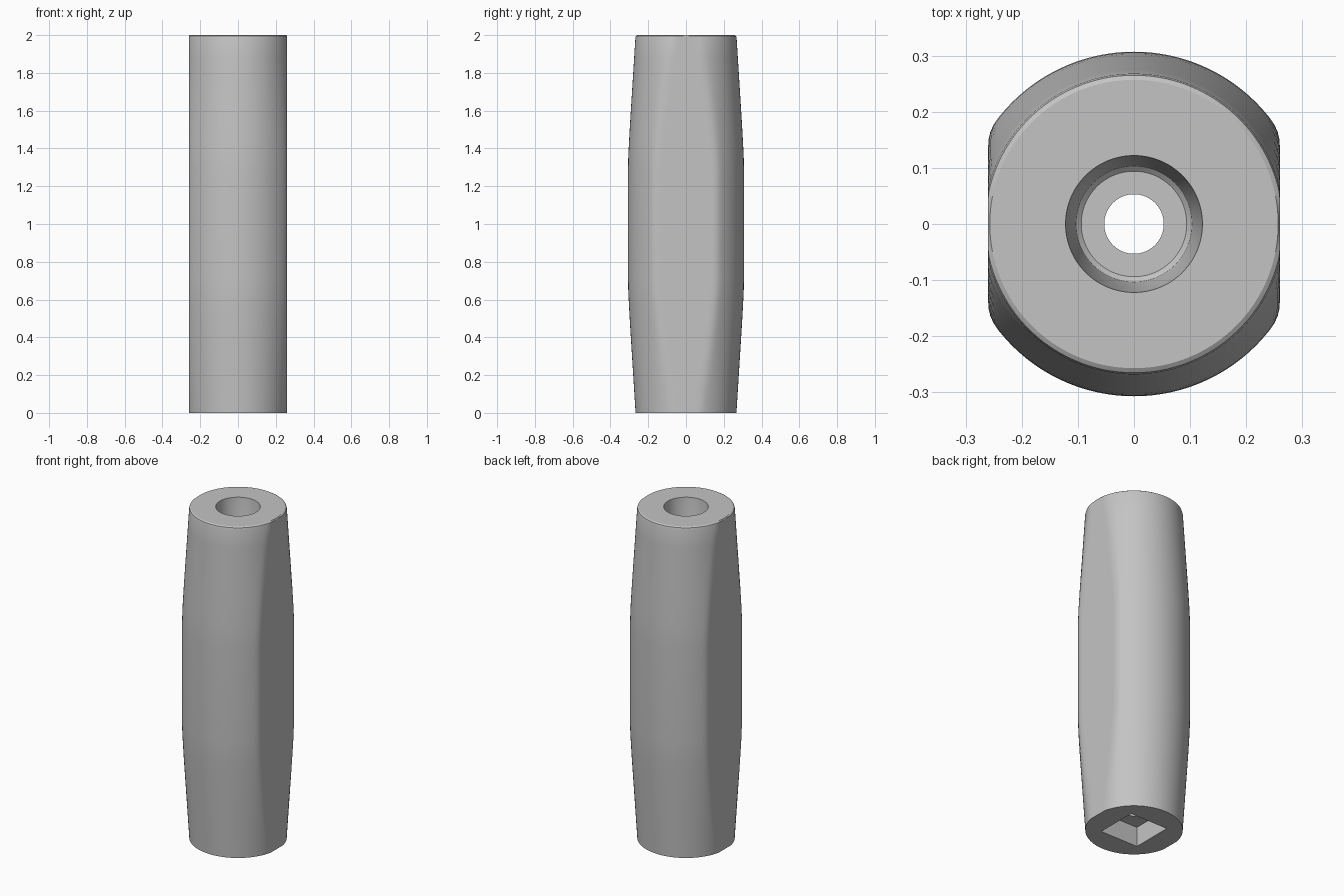
import bpy, bmesh, math

if "Cube" in bpy.data.objects:
    bpy.data.objects.remove(bpy.data.objects["Cube"])

N = 144          # points per ring (multiple of 8 so square corners are exact)
FLAT = 0.26      # half width across the two flats
FILLET = 0.075   # rounding between flats and barrel


def barrel(radius):
    """Circle cut by two flats with rounded corners, as polar radius."""
    def polar(t):
        c, s = abs(math.cos(t)), abs(math.sin(t))
        if radius <= FLAT:
            return radius
        cx = FLAT - FILLET
        cy = math.sqrt((radius - FILLET) ** 2 - cx ** 2)
        a = math.atan2(s, c)
        if a <= math.atan2(cy, FLAT):
            return FLAT / c
        if a >= math.atan2(cy, cx):
            return radius
        along = cx * c + cy * s
        return along + math.sqrt(along ** 2 - cx ** 2 - cy ** 2 + FILLET ** 2)
    return polar


def circle(radius):
    return lambda t: radius


def square(half):
    return lambda t: half / max(abs(math.cos(t)), abs(math.sin(t)))


# Outer barrel, bottom to top: tapered ends, straight middle
rings = [(0.0, barrel(0.267))]
for z, r in [(0.12, 0.2745), (0.24, 0.282), (0.36, 0.2895), (0.48, 0.297),
             (0.58, 0.3025), (0.65, 0.3057), (0.72, 0.307), (1.0, 0.307),
             (1.28, 0.307), (1.35, 0.3057), (1.42, 0.3025), (1.52, 0.297),
             (1.64, 0.2895), (1.76, 0.282), (1.88, 0.2745), (1.985, 0.268),
             (1.995, 0.265)]:
    rings.append((z, barrel(r)))
rings.append((2.0, circle(0.257)))

# Tapered round cup in the top, with a filleted floor
rings += [(2.0, circle(0.122)), (1.82, circle(0.106)),
          (1.808, circle(0.103)), (1.80, circle(0.094))]
# Through bore
rings += [(1.80, circle(0.053)), (0.12, circle(0.053))]
# Square socket in the bottom
rings += [(0.12, square(0.127)), (0.0, square(0.127))]

bm = bmesh.new()
loops = []
for z, polar in rings:
    loop = []
    for i in range(N):
        t = 2 * math.pi * i / N
        r = polar(t)
        loop.append(bm.verts.new((r * math.cos(t), r * math.sin(t), z)))
    loops.append(loop)
for k, low in enumerate(loops):
    high = loops[(k + 1) % len(loops)]
    for i in range(N):
        j = (i + 1) % N
        bm.faces.new((low[i], low[j], high[j], high[i]))
bmesh.ops.recalc_face_normals(bm, faces=bm.faces)

mesh = bpy.data.meshes.new("handle_grip")
bm.to_mesh(mesh)
bm.free()
grip = bpy.data.objects.new("handle_grip", mesh)
bpy.context.collection.objects.link(grip)

grey = bpy.data.materials.new("plain_grey")
grey.diffuse_color = (0.55, 0.55, 0.55, 1.0)
grey.use_nodes = True
grey.node_tree.nodes["Principled BSDF"].inputs["Base Color"].default_value = grey.diffuse_color
mesh.materials.append(grey)

bpy.context.view_layer.objects.active = grip
grip.select_set(True)
bpy.ops.object.shade_smooth_by_angle(angle=math.radians(25))
